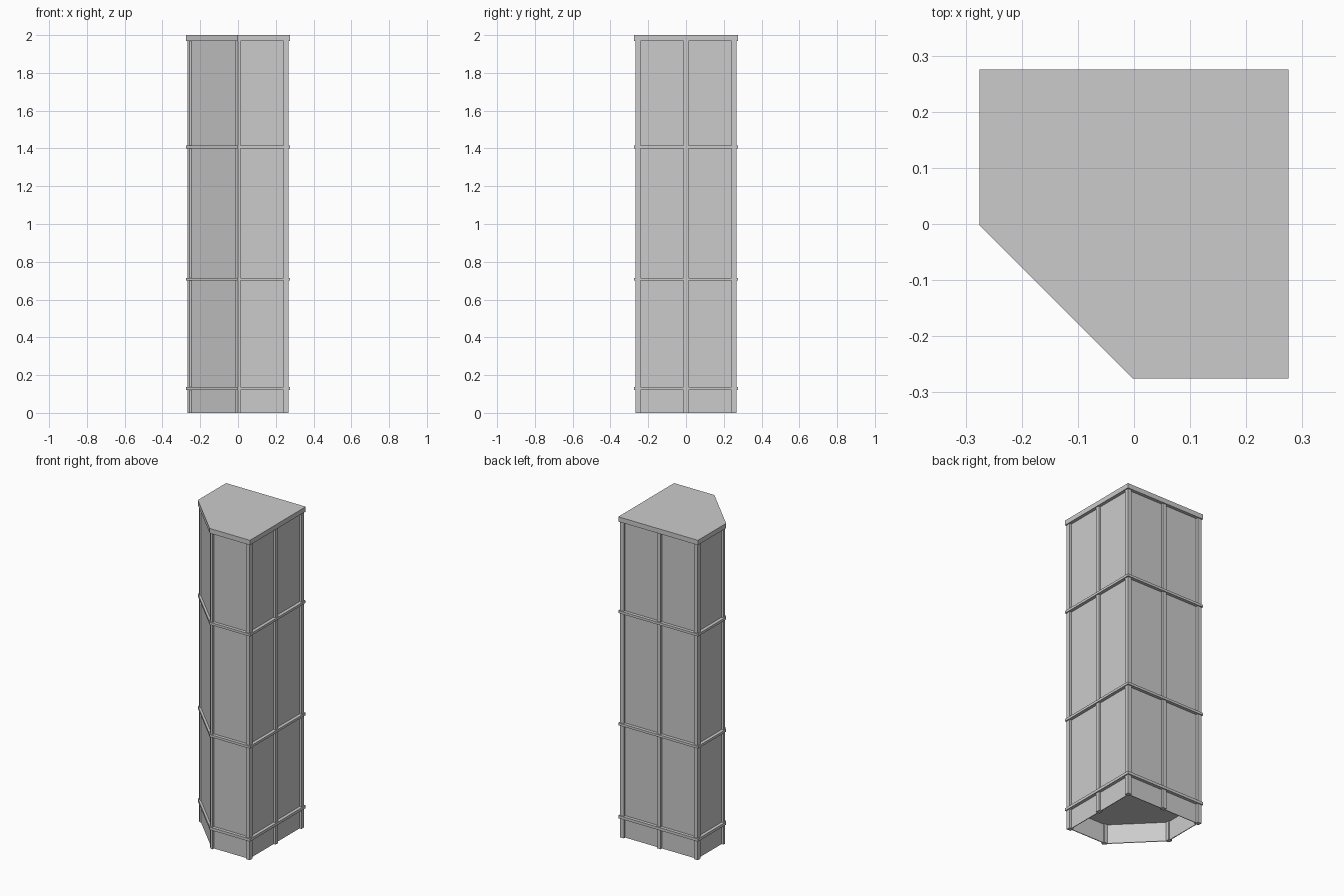
import bpy
import bmesh

cube = bpy.data.objects.get("Cube")
if cube:
    bpy.data.objects.remove(cube, do_unlink=True)

grey = bpy.data.materials.new("plain grey")
grey.use_nodes = True
colour = (0.6, 0.6, 0.6, 1)
grey.diffuse_color = colour
grey.node_tree.nodes["Principled BSDF"].inputs["Base Color"].default_value = colour


def footprint(r, cut):
    """Square of half width r with its front corner cut along x + y = -cut."""
    return [(r, -r), (r, r), (-r, r), (-r, r - cut), (r - cut, -r)]


def prism(name, outline, z0, z1, capped=True):
    bm = bmesh.new()
    low = [bm.verts.new((x, y, z0)) for x, y in outline]
    high = [bm.verts.new((x, y, z1)) for x, y in outline]
    n = len(outline)
    for i in range(n):
        j = (i + 1) % n
        bm.faces.new((low[i], low[j], high[j], high[i]))
    if capped:
        bm.faces.new(low[::-1])
        bm.faces.new(high)
    mesh = bpy.data.meshes.new(name)
    bm.to_mesh(mesh)
    bm.free()
    mesh.materials.append(grey)
    ob = bpy.data.objects.new(name, mesh)
    bpy.context.collection.objects.link(ob)
    return ob


# Thin wall panels, open underneath
walls = prism("wall_panels", footprint(0.255, 0.259), 0, 1.98, capped=False)
shell = walls.modifiers.new("thickness", "SOLIDIFY")
shell.thickness = 0.006
shell.offset = -1

# Floor slabs that show as bands, and the roof
BAND = footprint(0.275, 0.278)
for name, z0, z1 in (("lower_floor", 0.12, 0.137), ("middle_floor", 0.7, 0.715),
                     ("upper_floor", 1.4, 1.415), ("roof", 1.97, 2.0)):
    prism(name, BAND, z0, z1)

# Square posts at the corners and the middles of the long sides
W = 0.0133
C = 0.255
for name, cx, cy in (("front_left_post", C, -C), ("left_middle_post", C, 0),
                     ("back_left_post", C, C), ("back_middle_post", 0, C),
                     ("back_right_post", -C, C)):
    prism(name, [(cx - W, cy - W), (cx + W, cy - W),
                 (cx + W, cy + W), (cx - W, cy + W)], 0, 1.98)

# Posts on the cut corner, with the outer edge trimmed flush
for name, cx, cy in (("cut_front_post", 0, -C), ("cut_side_post", -C, 0)):
    x0, y0 = cx - W, cy - W
    trim = -0.269 - x0 - y0
    prism(name, [(x0 + trim, y0), (cx + W, y0), (cx + W, cy + W),
                 (x0, cy + W), (x0, y0 + trim)], 0, 1.98)
